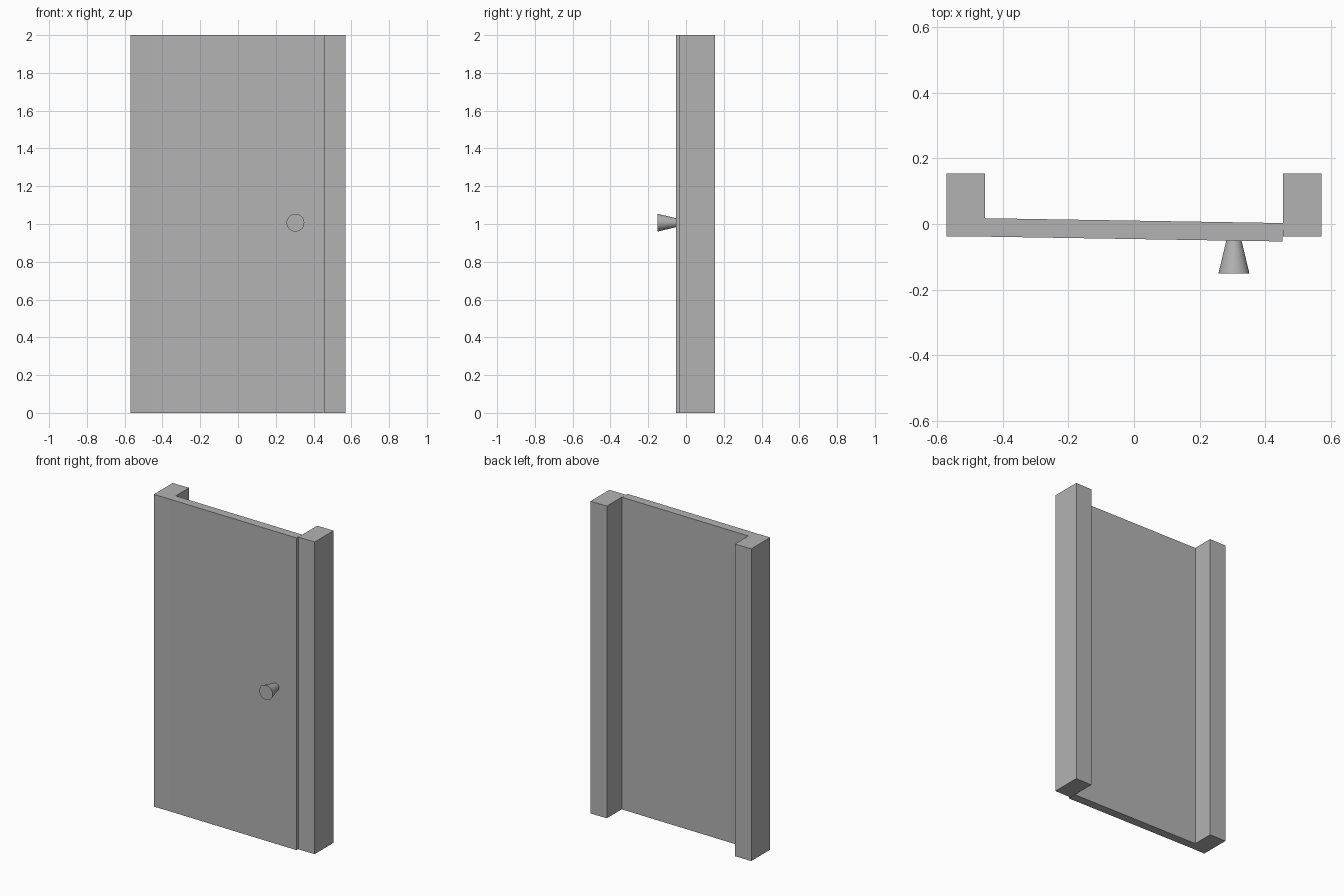
import bpy
import math

cube = bpy.data.objects.get("Cube")
if cube:
    bpy.data.objects.remove(cube, do_unlink=True)

grey = bpy.data.materials.new("plain_grey")
grey.use_nodes = True
colour = (0.45, 0.45, 0.45, 1)
grey.diffuse_color = colour
grey.node_tree.nodes["Principled BSDF"].inputs["Base Color"].default_value = colour

HEIGHT = 2.0


def box(name, size, location, turn=0.0):
    bpy.ops.mesh.primitive_cube_add(size=1, location=location, rotation=(0, 0, turn))
    obj = bpy.context.object
    obj.name = name
    obj.scale = size
    bpy.ops.object.transform_apply(location=False, rotation=False, scale=True)
    obj.data.materials.append(grey)
    return obj


# Frame posts on both sides
for side, name in ((-1, "right_post"), (1, "left_post")):
    box(name, (0.116, 0.191, HEIGHT), (side * 0.512, 0.0575, HEIGHT / 2))

# Door panel, very slightly ajar on its hinge side
box("door_panel", (0.907, 0.056, HEIGHT), (-0.001, -0.0178, HEIGHT / 2),
    math.radians(-0.93))

# Flared round knob, wide end facing forward
bpy.ops.mesh.primitive_cone_add(vertices=32, radius1=0.023, radius2=0.047, depth=0.1,
                                location=(0.304, -0.1, 1.007),
                                rotation=(math.radians(90), 0, 0))
knob = bpy.context.object
knob.name = "door_knob"
knob.data.materials.append(grey)
bpy.ops.object.shade_smooth_by_angle(angle=math.radians(30))
